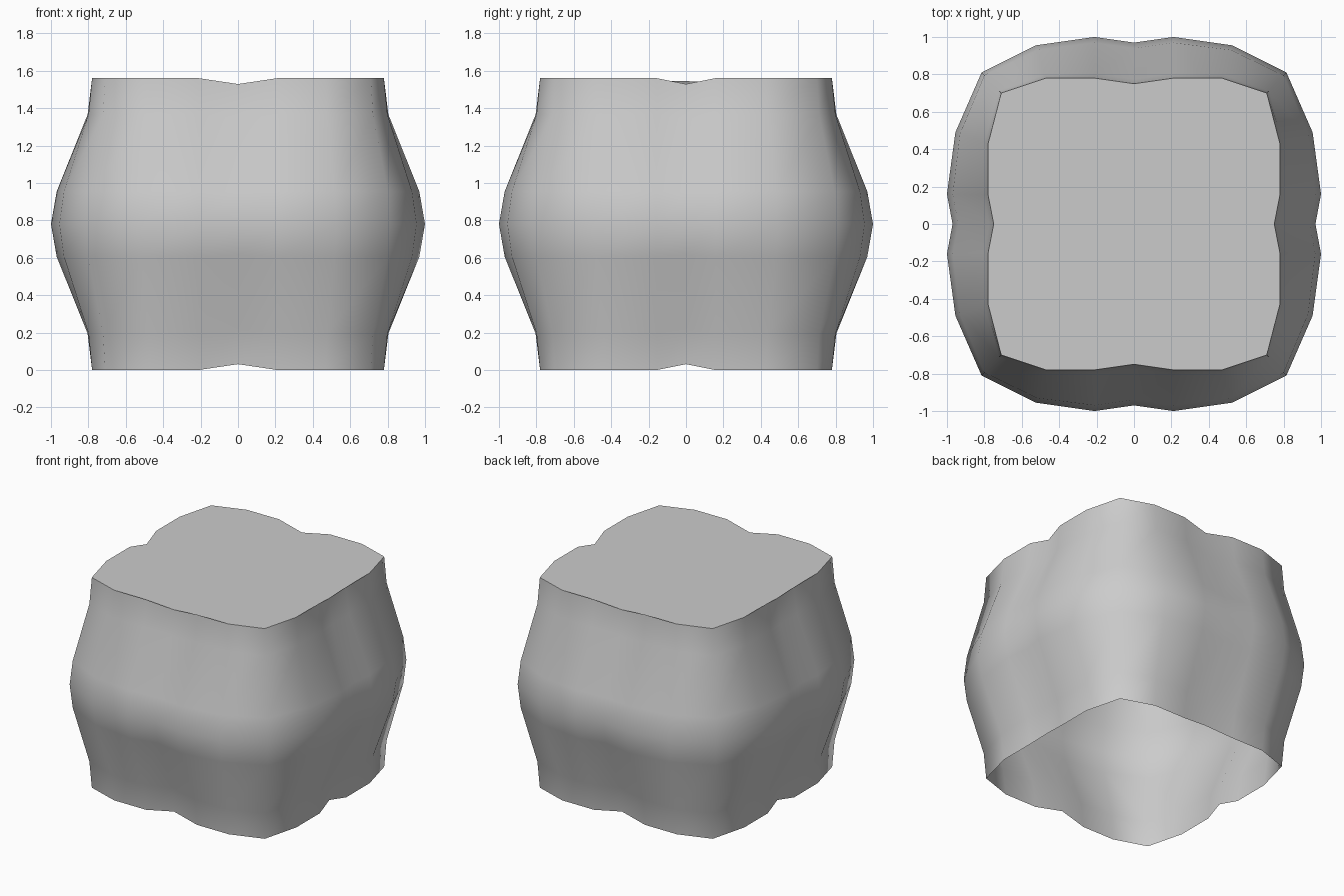
import bpy, bmesh

if "Cube" in bpy.data.objects:
    bpy.data.objects.remove(bpy.data.objects["Cube"])

# Quarter outlines (back middle round to right middle): rim and widest ring
RIM = [(0, .75), (.21, .78), (.47, .78), (.71, .70), (.78, .43), (.78, .155), (.75, 0)]
BULGE = [(0, .97), (.21, 1.0), (.525, .955), (.815, .81), (.955, .49), (1.0, .16), (.97, 0)]
# Height and how far each level swells from rim to bulge
LEVELS = [(0, 0), (.195, .11), (.605, .86), (.78, 1), (.955, .86), (1.365, .11), (1.56, 0)]
MID = .78


def full_loop(quarter):
    """Mirror a quarter outline into a closed loop."""
    half = quarter + [(x, -y) for x, y in reversed(quarter[:-1])]
    return half + [(-x, y) for x, y in reversed(half[1:-1])]


rim, bulge = full_loop(RIM), full_loop(BULGE)
bm = bmesh.new()
rings = []
for z, t in LEVELS:
    ring = []
    for (rx, ry), (bx, by) in zip(rim, bulge):
        # side middles are pinched toward the centre height
        squash = .96 if rx == 0 or ry == 0 else 1
        ring.append(bm.verts.new((rx + (bx - rx) * t, ry + (by - ry) * t,
                                  MID + (z - MID) * squash)))
    rings.append(ring)

# Bulging wall, open underneath
n = len(rim)
for low, high in zip(rings, rings[1:]):
    for i in range(n):
        j = (i + 1) % n
        bm.faces.new((low[j], low[i], high[i], high[j])).smooth = True

# Flat lid with a crisp rim
lid = bm.faces.new(list(reversed(rings[-1])))
lid.smooth = False
for e in lid.edges:
    e.smooth = False

mesh = bpy.data.meshes.new("bulging_block")
bm.to_mesh(mesh)
bm.free()
obj = bpy.data.objects.new("bulging_block", mesh)
bpy.context.collection.objects.link(obj)
